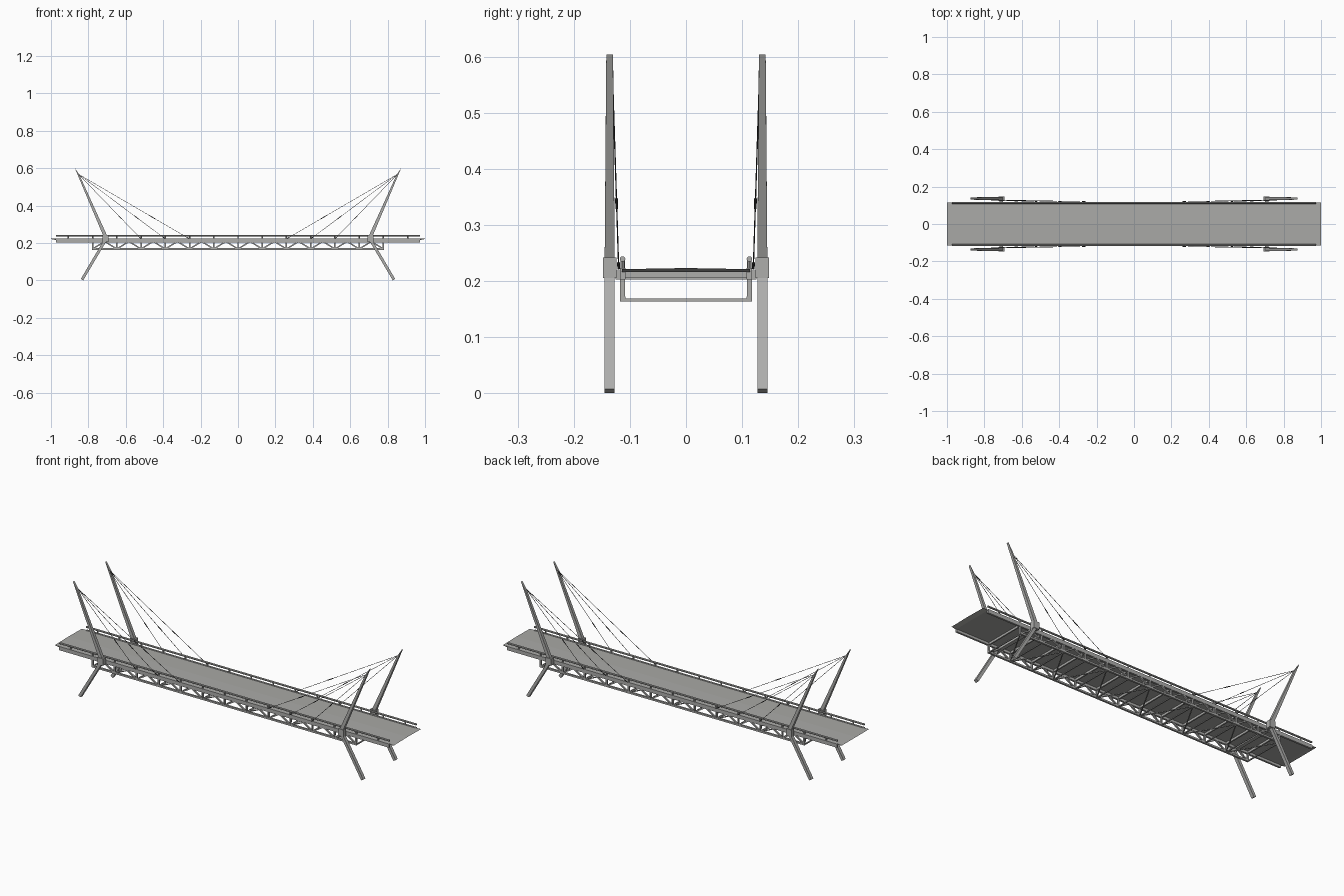
import bpy, bmesh
from mathutils import Vector, Matrix

if "Cube" in bpy.data.objects:
    bpy.data.objects.remove(bpy.data.objects["Cube"])


def material(name, rgb):
    m = bpy.data.materials.new(name)
    m.use_nodes = True
    m.diffuse_color = (*rgb, 1)
    m.node_tree.nodes["Principled BSDF"].inputs["Base Color"].default_value = (*rgb, 1)
    return m


STEEL = material("grey steel", (0.42, 0.42, 0.41))
DECK = material("deck grey", (0.40, 0.40, 0.385))
CABLE = material("dark cable", (0.06, 0.06, 0.06))


def finish(name, bm, mat, smooth=False):
    bmesh.ops.recalc_face_normals(bm, faces=bm.faces)
    mesh = bpy.data.meshes.new(name)
    bm.to_mesh(mesh)
    bm.free()
    mesh.materials.append(mat)
    ob = bpy.data.objects.new(name, mesh)
    bpy.context.collection.objects.link(ob)
    if smooth:
        bpy.context.view_layer.objects.active = ob
        ob.select_set(True)
        bpy.ops.object.shade_smooth_by_angle()
        ob.select_set(False)
    return ob


def frame(a, b):
    """Matrix at the middle of a-b: local z along the bar, local y kept level."""
    z = (b - a).normalized()
    up = Vector((0, 1, 0)) if abs(z.y) < 0.9 else Vector((0, 0, 1))
    x = up.cross(z).normalized()
    y = z.cross(x)
    rot = Matrix((x, y, z)).transposed().to_4x4()
    return Matrix.Translation((a + b) / 2) @ rot


def bar(bm, a, b, w, h):
    a, b = Vector(a), Vector(b)
    size = Matrix.Diagonal((w, h, (b - a).length, 1))
    bmesh.ops.create_cube(bm, size=1, matrix=frame(a, b) @ size)


def rod(bm, a, b, r, sides=6):
    a, b = Vector(a), Vector(b)
    bmesh.ops.create_cone(bm, cap_ends=True, segments=sides, radius1=r, radius2=r,
                          depth=(b - a).length, matrix=frame(a, b))


TRUSS_Y = 0.113
TOP_Z, LOW_Z = 0.213, 0.168
MAST_Y = 0.136
BAYS, BAY = 12, 0.1296
nodes = [(i - BAYS / 2) * BAY for i in range(BAYS + 1)]

# Deck: thin crowned slab with ends undercut to a sharp lip
bm = bmesh.new()
rings = []
for x_top, x_low in ((-1, -0.975), (1, 0.975)):
    section = [(x_low, -0.114, 0.216), (x_top, -0.114, 0.221), (x_top, 0, 0.223),
               (x_top, 0.114, 0.221), (x_low, 0.114, 0.216)]
    rings.append([bm.verts.new(p) for p in section])
for i in range(5):
    j = (i + 1) % 5
    bm.faces.new((rings[0][i], rings[0][j], rings[1][j], rings[1][i]))
for ring in rings:
    bm.faces.new(ring)
finish("deck", bm, DECK)

for side, label in ((1, "back"), (-1, "front")):
    y = side * TRUSS_Y

    # Edge girder running the full railing length
    bm = bmesh.new()
    bar(bm, (-0.973, y, TOP_Z), (0.973, y, TOP_Z), 0.020, 0.010)
    finish(label + "_edge_girder", bm, STEEL)

    # Side truss: lower chord, verticals and zigzag diagonals
    bm = bmesh.new()
    bar(bm, (nodes[0] - 0.004, y, LOW_Z), (nodes[-1] + 0.004, y, LOW_Z), 0.009, 0.010)
    for x in nodes:
        bar(bm, (x, y, LOW_Z), (x, y, TOP_Z), 0.008, 0.009)
    for x in nodes[:-1]:
        mid = x + BAY / 2
        for foot in (x, x + BAY):
            bar(bm, (foot, y, LOW_Z), (mid, y, TOP_Z - 0.005), 0.007, 0.008)
    finish(label + "_truss", bm, STEEL)

    # Railing: round handrail on short posts
    bm = bmesh.new()
    rod(bm, (-0.973, y, 0.239), (0.973, y, 0.239), 0.005, 10)
    for i in range(-7, 8):
        x = max(-0.968, min(0.968, i * BAY))
        rod(bm, (x, y, 0.221), (x, y, 0.239), 0.004, 8)
    finish(label + "_railing", bm, STEEL, smooth=True)

# Floor beams and zigzag bracing between the trusses
bm = bmesh.new()
for i, x in enumerate(nodes):
    bar(bm, (x, -TRUSS_Y, 0.166), (x, TRUSS_Y, 0.166), 0.006, 0.005)
    bar(bm, (x, -TRUSS_Y, 0.211), (x, TRUSS_Y, 0.211), 0.007, 0.012)
    if i < BAYS:
        s = 1 if i % 2 else -1
        bar(bm, (x, -s * TRUSS_Y, 0.166), (x + BAY, s * TRUSS_Y, 0.166), 0.004, 0.005)
finish("floor_beams", bm, STEEL)

for end, end_name in ((1, "left"), (-1, "right")):
    # Cross beam carrying the deck between the two pylons
    bm = bmesh.new()
    bar(bm, (end * 0.71, -0.126, 0.211), (end * 0.71, 0.126, 0.211), 0.02, 0.016)
    finish(end_name + "_cross_beam", bm, STEEL)

    for side, label in ((1, "back"), (-1, "front")):
        tag = end_name + "_" + label
        y = side * MAST_Y

        # Splayed leg
        bm = bmesh.new()
        bar(bm, (end * 0.834, y, 0.004), (end * 0.708, y, 0.217), 0.015, 0.018)
        finish(tag + "_leg", bm, STEEL)

        # Joint block
        bm = bmesh.new()
        bar(bm, (end * 0.709, y, 0.205), (end * 0.709, y, 0.242), 0.032, 0.024)
        finish(tag + "_joint_block", bm, STEEL)

        # Outward-leaning mast, tapered to a slanted point
        bm = bmesh.new()
        outline = [(0.698, 0.235, 0.009), (0.719, 0.235, 0.009),
                   (0.874, 0.604, 0.006), (0.847, 0.562, 0.0065)]
        faces = []
        for s in (-1, 1):
            faces.append([bm.verts.new((end * px, y + s * half, pz))
                          for px, pz, half in outline])
            bm.faces.new(faces[-1])
        for i in range(4):
            j = (i + 1) % 4
            bm.faces.new((faces[0][i], faces[0][j], faces[1][j], faces[1][i]))
        finish(tag + "_mast", bm, STEEL)

        # Stay cables with turnbuckles and deck lugs
        bm = bmesh.new()
        top = Vector((end * 0.853, side * 0.131, 0.568))
        for n in (2, 3, 4):
            foot = Vector((end * n * BAY, side * 0.120, 0.222))
            rod(bm, top, foot, 0.0011)
            rod(bm, top.lerp(foot, 0.64), top.lerp(foot, 0.69), 0.0024)
            rod(bm, top.lerp(foot, 0.97), foot, 0.0024)
        finish(tag + "_cables", bm, CABLE)
